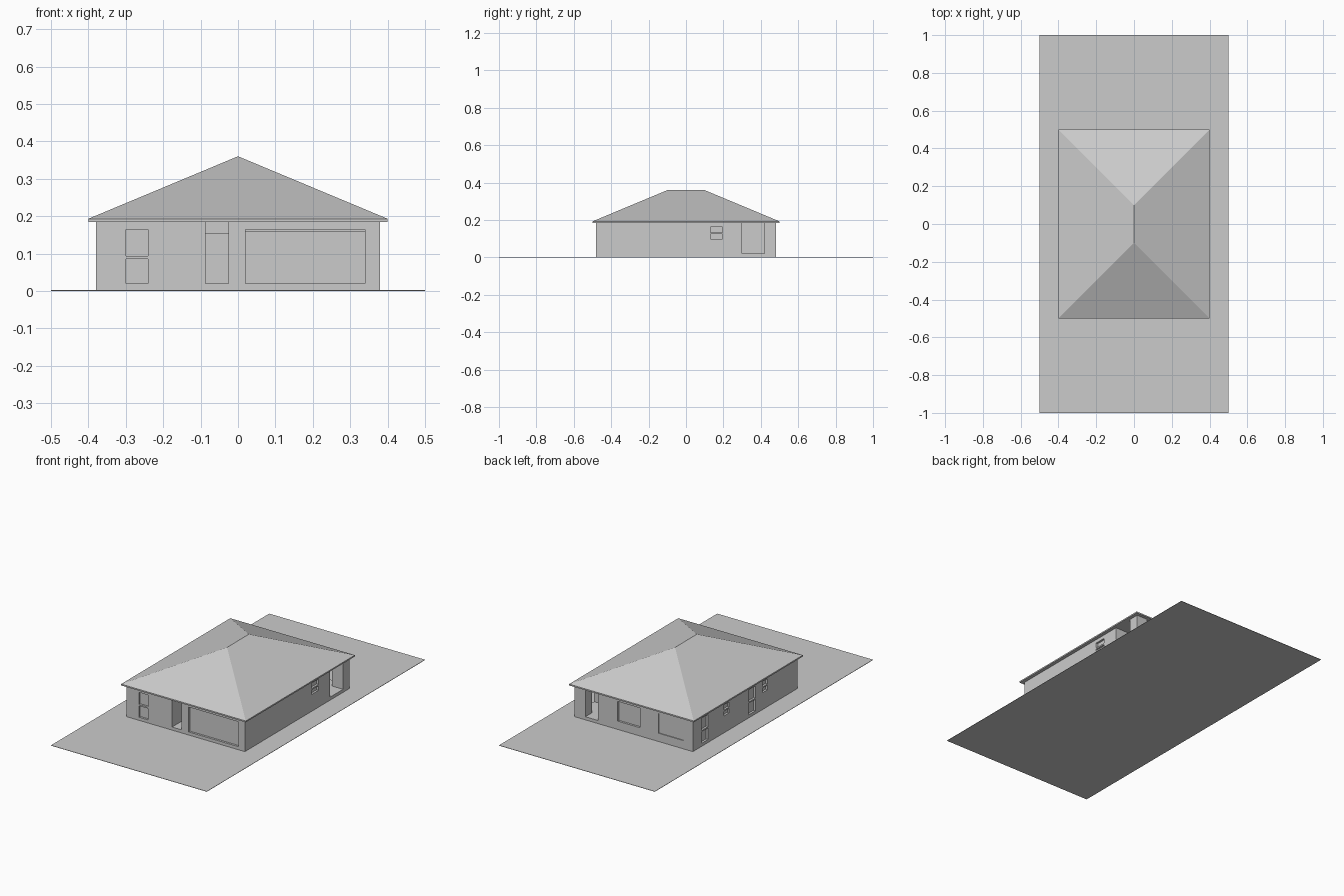
import bpy
import bmesh

cube = bpy.data.objects.get("Cube")
if cube:
    bpy.data.objects.remove(cube, do_unlink=True)

mat = bpy.data.materials.new("plain grey")
mat.use_nodes = True
grey = (0.6, 0.6, 0.6, 1)
mat.diffuse_color = grey
mat.node_tree.nodes["Principled BSDF"].inputs["Base Color"].default_value = grey

HX, HY, WALL_TOP = 0.38, 0.48, 0.185
FLOOR, HEAD = 0.02, 0.164


def finish(name, bm):
    bmesh.ops.recalc_face_normals(bm, faces=bm.faces[:])
    mesh = bpy.data.meshes.new(name)
    bm.to_mesh(mesh)
    bm.free()
    mesh.materials.append(mat)
    obj = bpy.data.objects.new(name, mesh)
    bpy.context.collection.objects.link(obj)
    return obj


def add_box(bm, x, y, z):
    verts = bmesh.ops.create_cube(bm, size=1)["verts"]
    for v in verts:
        v.co = [lo + (hi - lo) * (c + 0.5) for c, (lo, hi) in zip(v.co, (x, y, z))]


def box(name, x, y, z):
    bm = bmesh.new()
    add_box(bm, x, y, z)
    return finish(name, bm)


def wall_span(side, along, inner, outer):
    """x and y ranges of a block on one wall, from depth inner to outer."""
    half = HX if side in ("left", "right") else HY
    sign = 1 if side in ("right", "back") else -1
    across = sorted((sign * (half - inner), sign * (half + outer)))
    return (across, along) if half == HX else (along, across)


# Ground slab
box("ground", (-0.5, 0.5), (-1, 1), (0, 0.002))

# Walls with recessed openings
walls = box("walls", (-HX, HX), (-HY, HY), (0.001, WALL_TOP))
bm = bmesh.new()


def opening(side, along, z, depth=0.012):
    add_box(bm, *wall_span(side, along, depth, 0.02), z)


def split_window(side, along, sill, middle):
    opening(side, along, (sill, middle - 0.004))
    opening(side, along, (middle + 0.004, HEAD))


# Entrance recess and the covered corner porch
opening("front", (-0.087, -0.026), (FLOOR, 0.2), 0.12)
add_box(bm, (0.23, 0.4), (0.3, 0.5), (FLOOR, 0.2))

# Windows
opening("front", (0.02, 0.34), (FLOOR, HEAD), 0.04)
split_window("front", (-0.3, -0.24), FLOOR, 0.09)
split_window("right", (0.13, 0.195), 0.1, 0.13)
split_window("left", (0.34, 0.4), FLOOR, 0.09)
split_window("left", (-0.093, -0.03), FLOOR, 0.09)
for along in ((0.147, 0.195), (-0.204, -0.16)):
    split_window("left", along, 0.1, 0.13)
opening("back", (-0.04, 0.103), (0.05, HEAD))
opening("back", (-0.32, -0.16), (0.05, HEAD), 0.005)

cutter = finish("opening_cutter", bm)
cutter.hide_render = True
mod = walls.modifiers.new("openings", "BOOLEAN")
mod.object = cutter
mod.operation = "DIFFERENCE"
mod.solver = "EXACT"
bpy.context.view_layer.objects.active = walls
bpy.ops.object.modifier_apply(modifier=mod.name)
bpy.data.objects.remove(cutter, do_unlink=True)

# Large pane, entrance door and porch corner pillar
box("front_pane", *wall_span("front", (0.02, 0.34), 0.04, -0.012), (FLOOR, 0.16))
box("front_door", *wall_span("front", (-0.087, -0.026), 0.12, -0.112), (FLOOR, 0.155))
box("porch_pillar", (0.31, HX), (0.42, HY), (FLOOR, WALL_TOP))

# Hipped roof with a thin fascia
bm = bmesh.new()
corners = [(-0.4, -0.5), (0.4, -0.5), (0.4, 0.5), (-0.4, 0.5)]
low = [bm.verts.new((x, y, WALL_TOP)) for x, y in corners]
eave = [bm.verts.new((x, y, 0.193)) for x, y in corners]
ridge = [bm.verts.new((0, y, 0.36)) for y in (-0.1, 0.1)]
bm.faces.new(low)
for i in range(4):
    j = (i + 1) % 4
    bm.faces.new((low[i], low[j], eave[j], eave[i]))
bm.faces.new((eave[0], eave[1], ridge[0]))
bm.faces.new((eave[2], eave[3], ridge[1]))
bm.faces.new((eave[1], eave[2], ridge[1], ridge[0]))
bm.faces.new((eave[3], eave[0], ridge[0], ridge[1]))
finish("hipped_roof", bm)
